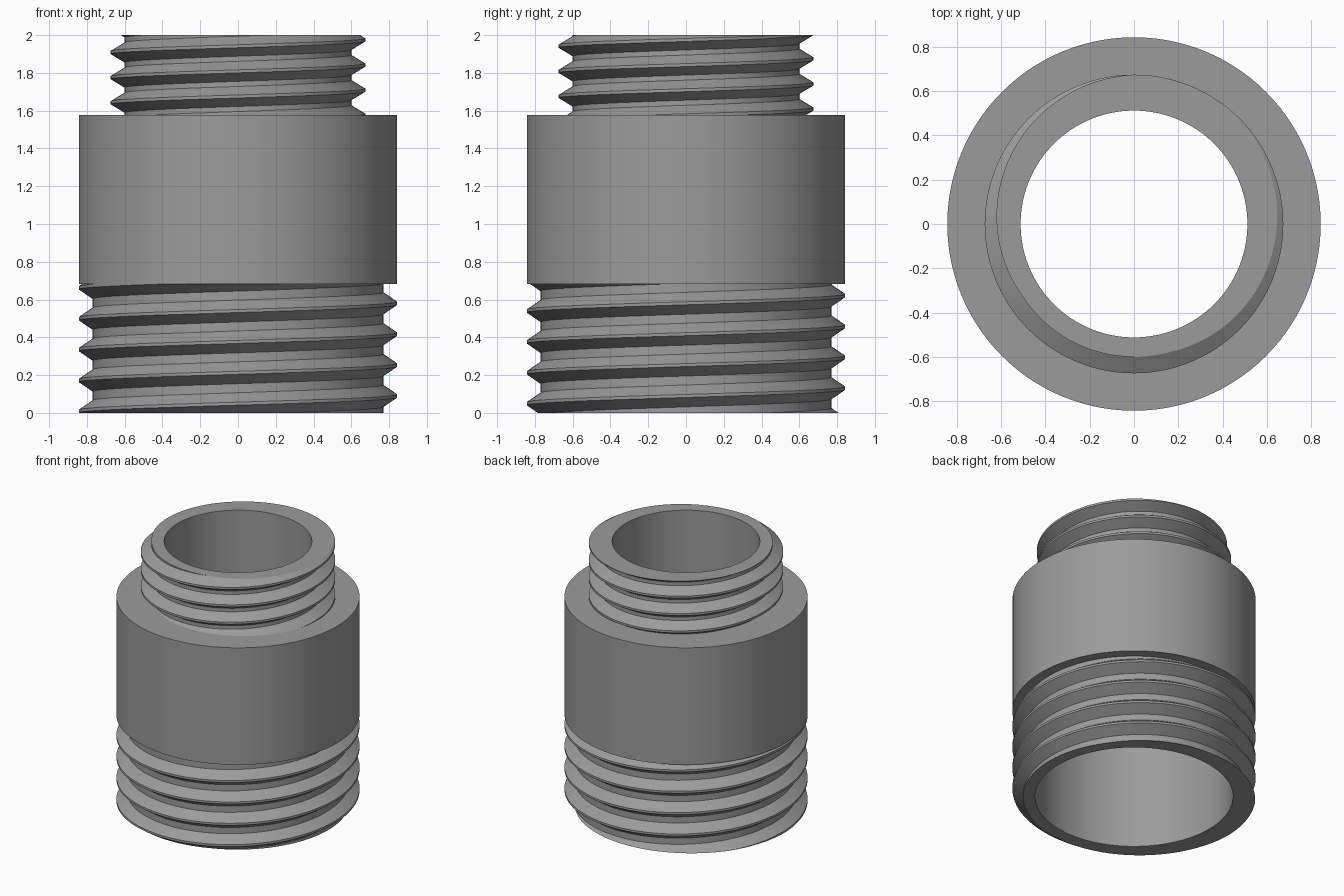
import bpy, bmesh, math

if "Cube" in bpy.data.objects:
    bpy.data.objects.remove(bpy.data.objects["Cube"])

N = 160                      # segments around
BORE_LOW, BORE_TOP = 0.686, 0.512
Z_SHOULDER, Z_LEDGE, Z_TOP = 0.683, 1.578, 2.0
R_BODY = 0.843

steel = bpy.data.materials.new("plain grey")
steel.diffuse_color = (0.33, 0.33, 0.33, 1)
steel.use_nodes = True
steel.node_tree.nodes["Principled BSDF"].inputs["Base Color"].default_value = steel.diffuse_color


def finish(name, bm):
    bmesh.ops.remove_doubles(bm, verts=bm.verts, dist=1e-5)
    mesh = bpy.data.meshes.new(name)
    bm.to_mesh(mesh)
    bm.free()
    mesh.materials.append(steel)
    ob = bpy.data.objects.new(name, mesh)
    bpy.context.collection.objects.link(ob)
    bpy.ops.object.select_all(action='DESELECT')
    ob.select_set(True)
    bpy.context.view_layer.objects.active = ob
    bpy.ops.object.shade_smooth_by_angle(angle=math.radians(25))
    return ob


def sheet(bm, steps, point, count):
    """Skin a profile of `count` points swept through `steps` angles."""
    rows = []
    for s in range(steps + 1):
        a = 2 * math.pi * s / N
        row = []
        for j in range(count):
            r, z = point(s, j)
            row.append(bm.verts.new((r * math.cos(a), r * math.sin(a), z)))
        rows.append(row)
    for a, b in zip(rows, rows[1:]):
        for j in range(count - 1):
            bm.faces.new((a[j], b[j], b[j + 1], a[j + 1]))


def lathe(name, profile):
    bm = bmesh.new()
    sheet(bm, N, lambda s, j: profile[j], len(profile))
    return finish(name, bm)


def thread(name, root, crest, pitch, crest_z, z0, z1, flank, bore, cap_z, cap_up):
    """Right-handed screw thread trimmed flat at z0 and z1, with one end face.
    crest_z is the height of one crest on the -x side."""
    flat = 0.008
    prof = [(root, -pitch / 2), (root, -flat - flank), (crest, -flat),
            (crest, flat), (root, flat + flank), (root, pitch / 2)]

    def radius(s, z):
        c = crest_z + pitch * (s / N - 0.5)
        d = abs((z - c + pitch / 2) % pitch - pitch / 2)
        t = min(max((d - flat) / flank, 0), 1)
        return crest + (root - crest) * t

    bm = bmesh.new()
    # start two turns below the lower trim
    base = crest_z - pitch / 2
    base -= pitch * (math.ceil((base - z0) / pitch) + 2)
    turns = math.ceil((z1 - base) / pitch) + 2
    sheet(bm, turns * N,
          lambda s, j: (prof[j][0], base + pitch * s / N + prof[j][1]), len(prof))
    bmesh.ops.remove_doubles(bm, verts=bm.verts, dist=1e-5)
    for z, low in ((z0, True), (z1, False)):
        bmesh.ops.bisect_plane(bm, geom=bm.verts[:] + bm.edges[:] + bm.faces[:],
                               plane_co=(0, 0, z), plane_no=(0, 0, 1),
                               clear_inner=low, clear_outer=not low)
    # flat end face between the bore and the thread outline
    sheet(bm, N, lambda s, j: (bore if (j == 1) == cap_up else radius(s, cap_z), cap_z), 2)
    return finish(name, bm)


# wide lower screw, narrow upper screw
thread("lower_thread", 0.77, R_BODY, 0.1635, 0.335, 0, Z_SHOULDER, 0.05,
       BORE_LOW, 0, False)
thread("upper_thread", 0.60, 0.674, 0.133, 1.908, Z_LEDGE, Z_TOP, 0.045,
       BORE_TOP, Z_TOP, True)

# plain collar with flat underside and ledge
lathe("collar", [(0.76, Z_SHOULDER), (R_BODY, Z_SHOULDER),
                 (R_BODY, Z_LEDGE), (0.59, Z_LEDGE)])

# through bore, tapering from the wide end to the narrow end
lathe("bore", [(BORE_TOP, Z_TOP), (BORE_TOP, 1.25), (BORE_LOW, 1.0), (BORE_LOW, 0)])
